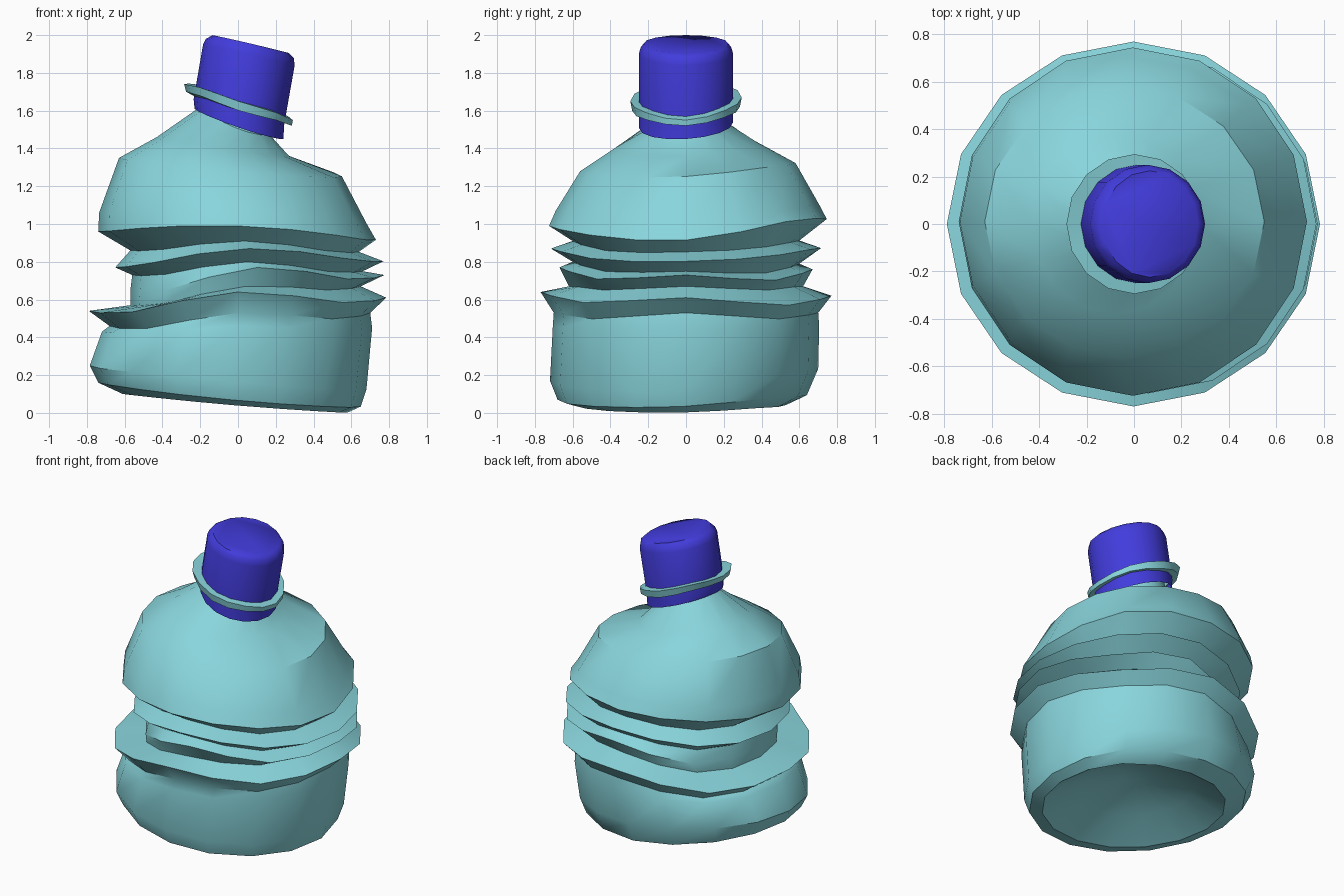
import bpy, bmesh
from math import sin, cos, pi, radians

SIDES = 16


def material(name, rgb):
    m = bpy.data.materials.new(name)
    m.diffuse_color = (*rgb, 1)
    return m


def ring_points(xl, xr, ry, zl, zf, zr, zb, dz=0, twist=0, yc=0):
    """Warped ring: x extents, y radius, heights at left/front/right/back,
    lift on all diagonals, lift on the back-right diagonal, y centre."""
    pts = []
    for i in range(SIDES):
        t = 2 * pi * i / SIDES
        z = (zl + zf + zr + zb) / 4
        z += (zr - zl) / 2 * cos(t) + (zb - zf) / 2 * sin(t)
        z += (zr + zl - zb - zf) / 4 * cos(2 * t) + dz * (1 - cos(4 * t)) / 2
        z += twist * max(0, cos(t - pi / 4)) ** 6
        pts.append(((xl + xr) / 2 + (xr - xl) / 2 * cos(t), yc + ry * sin(t), z))
    return pts


def loft(name, rings, mat, cap_start=False, cap_end=False, closed=False, angle=32):
    bm = bmesh.new()
    loops = [[bm.verts.new(p) for p in ring_points(*r)] for r in rings]
    pairs = list(zip(loops, loops[1:]))
    if closed:
        pairs.append((loops[-1], loops[0]))
    for a, b in pairs:
        for i in range(SIDES):
            j = (i + 1) % SIDES
            bm.faces.new((a[i], a[j], b[j], b[i]))
    if cap_start:
        bm.faces.new(loops[0][::-1])
    if cap_end:
        bm.faces.new(loops[-1])
    bmesh.ops.recalc_face_normals(bm, faces=bm.faces)
    me = bpy.data.meshes.new(name)
    bm.to_mesh(me)
    bm.free()
    me.materials.append(mat)
    ob = bpy.data.objects.new(name, me)
    bpy.context.collection.objects.link(ob)
    bpy.ops.object.select_all(action='DESELECT')
    ob.select_set(True)
    bpy.context.view_layer.objects.active = ob
    bpy.ops.object.shade_smooth_by_angle(angle=radians(angle))
    return ob


plastic = material("clear_teal_plastic", (0.25, 0.67, 0.72))
blue = material("blue_plastic", (0.055, 0.045, 0.72))

# Bottom: deep dome underneath, rim, lower wall
base = [
    (-.08, .08, .08, .26, .26, .25, .26),
    (-.38, .36, .36, .19, .16, .14, .16),
    (-.61, .58, .55, .10, .04, .00, .04, 0, .015, -.02),
    (-.74, .65, .66, .16, .07, .03, .09, 0, .03, -.02),
    (-.785, .68, .71, .25, .17, .12, .23, 0, .03, -.01),
    (-.72, .71, .705, .43, .46, .45, .46, -.02),
]
# Crumpled bellows: alternating outer folds and inner grooves
folds = [
    (-.68, .70, .70, .46, .53, .53, .53, -.04),
    (-.79, .785, .77, .54, .64, .61, .62, -.05),
    (-.57, .65, .62, .57, .67, .67, .67, -.03),
    (-.57, .775, .67, .65, .77, .73, .76, -.05),
    (-.56, .66, .60, .73, .80, .75, .79, -.03),
    (-.65, .77, .715, .77, .87, .80, .87, -.02, .02),
    (-.57, .64, .60, .86, .91, .85, .91, -.02, .02),
    (-.74, .73, .735, .96, .99, .91, 1.02, .0, .05, .01),
]
# Sagging shoulder and neck
shoulder = [
    (-.735, .68, .70, 1.06, 1.07, 1.00, 1.09, 0, .03, .01),
    (-.63, .55, .57, 1.35, 1.28, 1.25, 1.32, 0, .02, .01),
    (-.43, .27, .38, 1.46, 1.40, 1.36, 1.43),
    (-.20, .17, .19, 1.62, 1.51, 1.47, 1.53),
    (-.17, .19, .18, 1.75, 1.70, 1.66, 1.70),
]
loft("bottle_body", base + folds + shoulder, plastic, True, True, angle=38)

# Neck collar: thin bent band around the cap
loft("neck_collar", [
    (-.22, .23, .24, 1.67, 1.60, 1.54, 1.62, .01),
    (-.275, .285, .285, 1.70, 1.60, 1.52, 1.62, .01),
    (-.285, .29, .295, 1.74, 1.65, 1.55, 1.67, .01),
    (-.22, .23, .24, 1.72, 1.65, 1.58, 1.67, .01),
], plastic, closed=True)

# Tilted screw cap
loft("cap", [
    (-.23, .24, .25, 1.61, 1.51, 1.45, 1.54),
    (-.235, .245, .25, 1.66, 1.59, 1.53, 1.61),
    (-.185, .30, .25, 1.95, 1.90, 1.84, 1.90),
    (-.17, .295, .24, 1.98, 1.935, 1.88, 1.935),
    (-.135, .27, .225, 2.00, 1.955, 1.905, 1.955),
], blue, cap_end=True, angle=45)
